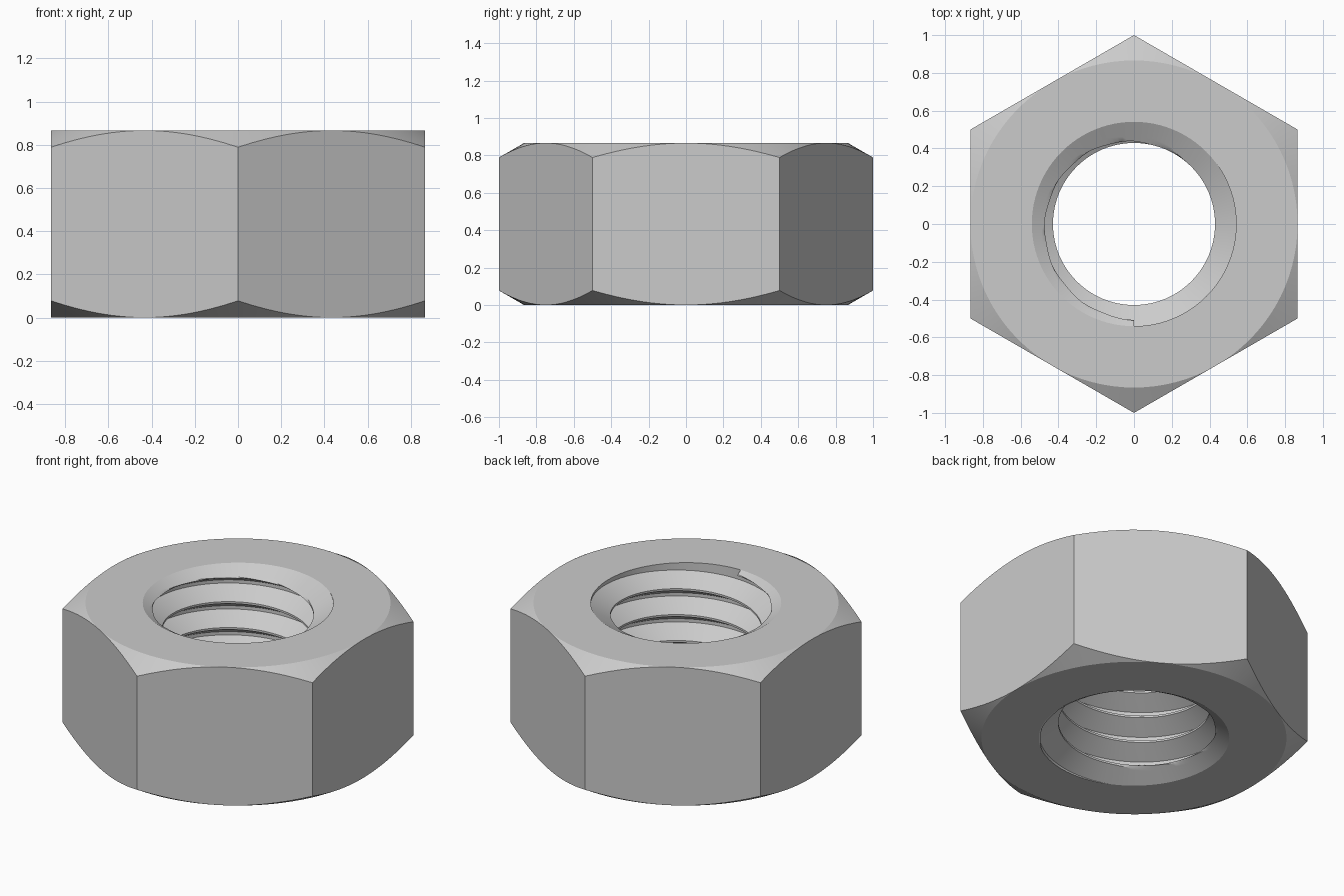
import bpy, bmesh
from math import pi, sin, cos, tan, radians

cube = bpy.data.objects.get("Cube")
if cube:
    bpy.data.objects.remove(cube, do_unlink=True)

# Main dimensions
APOTHEM = cos(pi / 6)          # half the width across flats
HEIGHT = 0.866
ROOT, CREST = 0.541, 0.429     # thread radii
PITCH = 0.1624
SEGMENTS = 96                  # columns around, a multiple of six
STEPS = 10                     # subdivisions of each thread flank
TURNS = 7
SLOPE = tan(radians(30))       # shared by chamfers and thread flanks
START = 0.028                  # ridge centre above the top at its start

# Thread profile for one turn: (drop from ridge centre, radius)
flank = (ROOT - CREST) * SLOPE
crest_half = 0.0062
profile = []
for i in range(STEPS + 1):
    t = i / STEPS
    profile.append((-crest_half - flank * (1 - t), ROOT + (CREST - ROOT) * t))
profile += [(-drop, r) for drop, r in reversed(profile)]


def bore_point(turn, u, drop, radius):
    """Radius and height on the threaded wall, cut by the countersinks."""
    z = HEIGHT + START - PITCH * (turn + u) - drop
    z = min(max(z, 0), HEIGHT)
    if turn < 0:
        radius = ROOT
    depth = min(z, HEIGHT - z)
    return max(radius, ROOT - depth / SLOPE), z


def outer_points(angle):
    """Bottom-to-top section of the chamfered hexagon at one angle."""
    local = (angle + pi / 2) % (pi / 3) - pi / 6
    r = APOTHEM / cos(local)
    drop = (r - APOTHEM) * SLOPE
    return [(ROOT, 0), (APOTHEM, 0), (r, drop),
            (r, HEIGHT - drop), (APOTHEM, HEIGHT), (ROOT, HEIGHT)]


bm = bmesh.new()


def add_column(points, angle):
    return [bm.verts.new((r * cos(angle), r * sin(angle), z)) for r, z in points]


def join_columns(a, b):
    for i in range(min(len(a), len(b)) - 1):
        bm.faces.new((a[i], a[i + 1], b[i + 1], b[i]))


# Sweep the outside and the right-handed thread around the axis
outside, bore = [], []
for s in range(SEGMENTS + 1):
    u = s / SEGMENTS
    angle = -pi / 2 - 2 * pi * u
    outside.append(add_column(outer_points(angle), angle))
    wall = [bore_point(turn, u, drop, r)
            for turn in range(-1, TURNS) for drop, r in profile]
    bore.append(add_column([(ROOT, HEIGHT)] + wall + [(ROOT, 0)], angle))
for s in range(SEGMENTS):
    join_columns(outside[s], outside[s + 1])
    join_columns(bore[s], bore[s + 1])

# Close the seam, forming the blunt start of the thread
join_columns(bore[-1][1:], bore[0][1 + len(profile):])

bmesh.ops.remove_doubles(bm, verts=bm.verts, dist=0.0002)
bmesh.ops.dissolve_degenerate(bm, edges=bm.edges, dist=0.0001)
bmesh.ops.recalc_face_normals(bm, faces=bm.faces)
mesh = bpy.data.meshes.new("hex_nut")
bm.to_mesh(mesh)
bm.free()

nut = bpy.data.objects.new("hex_nut", mesh)
bpy.context.collection.objects.link(nut)

# Plain steel colour
steel = bpy.data.materials.new("steel_grey")
steel.use_nodes = True
colour = (0.6, 0.6, 0.6, 1)
steel.diffuse_color = colour
steel.node_tree.nodes["Principled BSDF"].inputs["Base Color"].default_value = colour
mesh.materials.append(steel)

# Smooth the round surfaces, keep the machined edges sharp
bpy.ops.object.select_all(action='DESELECT')
nut.select_set(True)
bpy.context.view_layer.objects.active = nut
bpy.ops.object.shade_smooth_by_angle(angle=radians(25))
